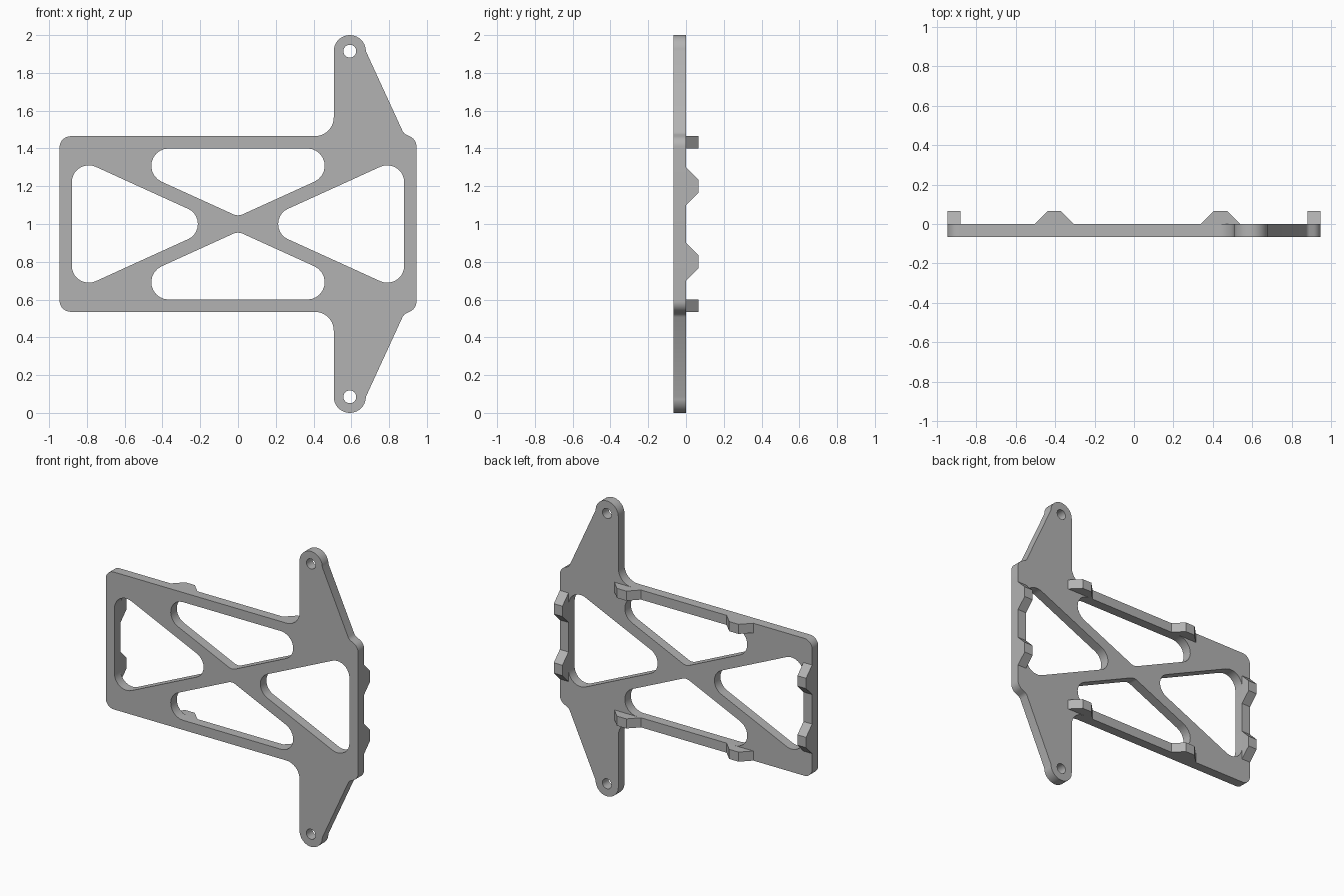
import bpy, bmesh, math
from mathutils import Matrix, Vector

cube = bpy.data.objects.get("Cube")
if cube:
    bpy.data.objects.remove(cube, do_unlink=True)

grey = bpy.data.materials.new("plain grey")
grey.use_nodes = True
GREY = (0.45, 0.45, 0.45, 1)
grey.diffuse_color = GREY
grey.node_tree.nodes["Principled BSDF"].inputs["Base Color"].default_value = GREY

T = 0.065        # plate thickness, rail width and tab height
SLOPE = 0.455    # slope of the diagonal struts
MID = 1.0        # height of the symmetry line


def rounded(corners, steps=10):
    """Round each (x, z, radius) corner of a closed polygon."""
    out = []
    for i, (x, z, r) in enumerate(corners):
        p = Vector((x, z))
        a = (Vector(corners[i - 1][:2]) - p).normalized()
        b = (Vector(corners[(i + 1) % len(corners)][:2]) - p).normalized()
        if r == 0:
            out.append(p)
            continue
        half = a.angle(b) / 2
        centre = p + (a + b).normalized() * r / math.sin(half)
        start = p + a * r / math.tan(half) - centre
        end = p + b * r / math.tan(half) - centre
        turn = math.atan2(start.x * end.y - start.y * end.x, start.dot(end))
        for k in range(steps + 1):
            out.append(centre + Matrix.Rotation(turn * k / steps, 2) @ start)
    return out


def mirror_z(corners):
    return [(x, 2 * MID - z, r) for x, z, r in reversed(corners)]


def finish(obj, angle=30):
    obj.data.materials.clear()
    obj.data.materials.append(grey)
    bpy.ops.object.select_all(action='DESELECT')
    obj.select_set(True)
    bpy.context.view_layer.objects.active = obj
    bpy.ops.object.shade_smooth_by_angle(angle=math.radians(angle))


# Outline of the frame: upper half with its mounting ear, then mirrored
upper = [(-0.945, 1.465, 0.06), (0.507, 1.465, 0.1), (0.507, 2.0, 0.085),
         (0.677, 2.0, 0.085), (0.677, 1.915, 0), (0.877, 1.48, 0.04),
         (0.945, 1.447, 0.06)]
loops = [rounded(upper + mirror_z(upper))]

# Windows between the crossing struts
top_window = [(-0.36 / SLOPE, 1.40, 0.092), (0.36 / SLOPE, 1.40, 0.092),
              (0, 1.04, 0.06)]
rise = 0.88 * SLOPE - 0.04
loops += [rounded(top_window), rounded(mirror_z(top_window))]
for s in (-1, 1):
    loops.append(rounded([(s * 0.04 / SLOPE, MID, 0.088),
                          (s * 0.88, MID + rise, 0.09),
                          (s * 0.88, MID - rise, 0.09)]))

# Bolt holes in the ears
for z in (0.085, 1.915):
    loops.append([Vector((0.592 + 0.034 * math.cos(k * math.tau / 32),
                          z + 0.034 * math.sin(k * math.tau / 32)))
                  for k in range(32)])

# Flat plate: filled outline extruded through its thickness
curve = bpy.data.curves.new("plate_outline", 'CURVE')
curve.dimensions = '2D'
curve.fill_mode = 'BOTH'
curve.extrude = T / 2
for loop in loops:
    spline = curve.splines.new('POLY')
    spline.points.add(len(loop) - 1)
    for point, co in zip(spline.points, loop):
        point.co = (co.x, co.y, 0, 1)
    spline.use_cyclic_u = True
source = bpy.data.objects.new("plate_outline", curve)
bpy.context.collection.objects.link(source)
mesh = bpy.data.meshes.new_from_object(
    source.evaluated_get(bpy.context.evaluated_depsgraph_get()))
bpy.data.objects.remove(source, do_unlink=True)
mesh.transform(Matrix.Translation((0, -T / 2, 0)) @ Matrix.Rotation(math.pi / 2, 4, 'X'))
bm = bmesh.new()
bm.from_mesh(mesh)
bmesh.ops.remove_doubles(bm, verts=bm.verts, dist=0.0001)
bmesh.ops.recalc_face_normals(bm, faces=bm.faces)
bm.to_mesh(mesh)
bm.free()
plate = bpy.data.objects.new("frame_plate", mesh)
bpy.context.collection.objects.link(plate)
finish(plate)


def tab(name, x, z, along_x):
    """Trapezoid tab on the back face, running along x or z."""
    bm = bmesh.new()
    ring = [(-0.1, 0), (0.1, 0), (0.035, T), (-0.035, T)]
    verts = [bm.verts.new((x + u, y, z - T / 2) if along_x else (x - T / 2, y, z + u))
             for u, y in ring]
    face = bm.faces.new(verts)
    ext = bmesh.ops.extrude_face_region(bm, geom=[face])
    moved = [g for g in ext["geom"] if isinstance(g, bmesh.types.BMVert)]
    bmesh.ops.translate(bm, verts=moved, vec=(0, 0, T) if along_x else (T, 0, 0))
    bmesh.ops.recalc_face_normals(bm, faces=bm.faces)
    me = bpy.data.meshes.new(name)
    bm.to_mesh(me)
    bm.free()
    obj = bpy.data.objects.new(name, me)
    bpy.context.collection.objects.link(obj)
    finish(obj)


# Locating tabs on the four rails
for level, s in (("lower", -1), ("upper", 1)):
    tab(level + "_rail_tab_right", -0.404, MID + s * 0.4325, True)
    tab(level + "_rail_tab_left", 0.437, MID + s * 0.4325, True)
    for side, t in (("right", -1), ("left", 1)):
        tab(side + "_end_tab_" + level, t * 0.9125, MID + s * 0.2, False)
